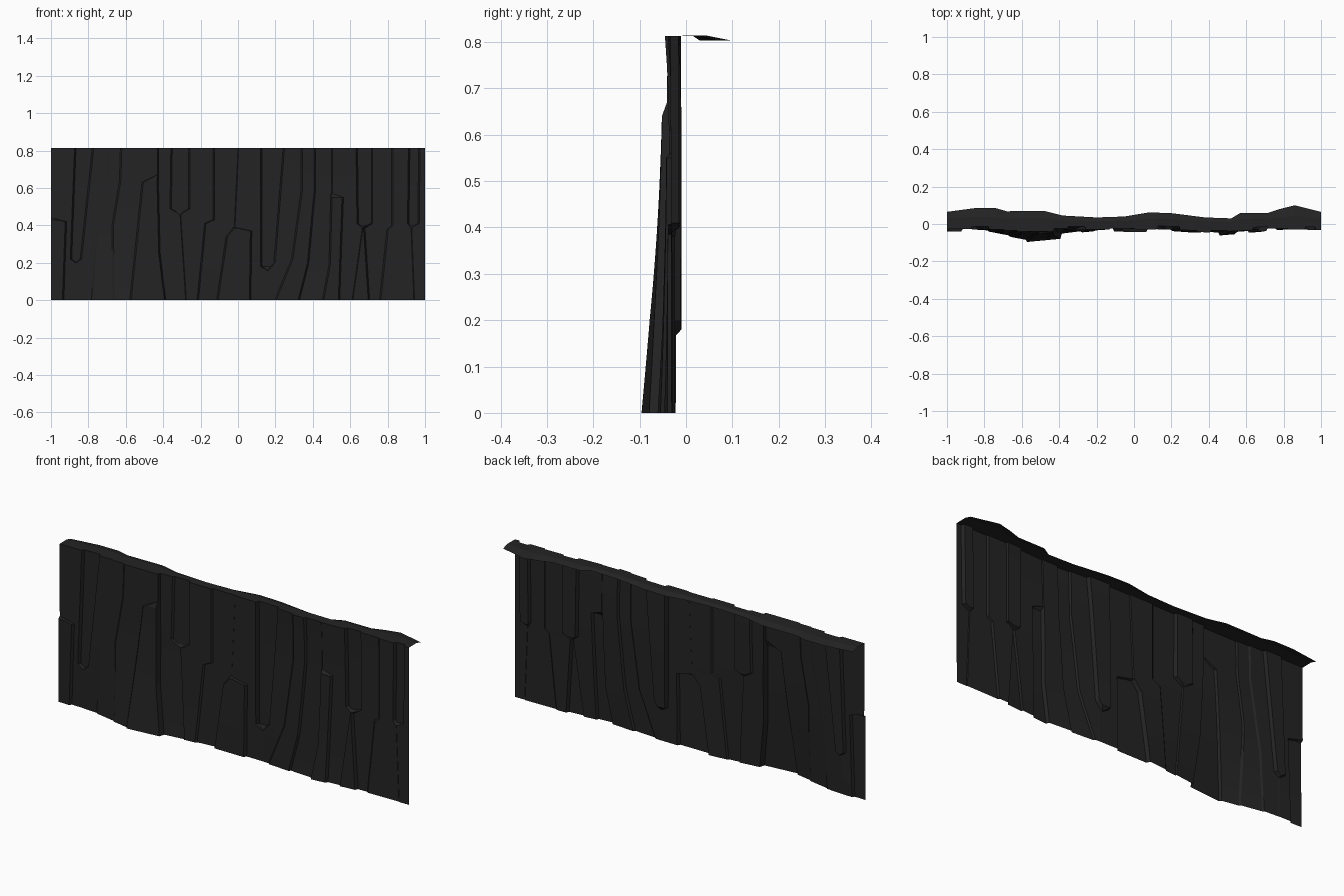
import bpy, bmesh, math

if "Cube" in bpy.data.objects:
    bpy.data.objects.remove(bpy.data.objects["Cube"])

H = 0.813          # wall height
GAP = 0.004        # half width of the slanted crack walls

# Cracks left to right: x_top, x1, z1, x2, z2, x_bottom.
# Neighbouring cracks that coincide close a column (hanging recess or low block).
CRACKS = [
    (-1, -1, .44, -.92, .42, -.935),
    (-.87, -.893, .22, -.865, .2, -.865), (-.775, -.84, .22, -.865, .2, -.865),
    (-.695, -.70, .64, -.76, .3, -.78),
    (-.625, -.63, .64, -.67, .4, -.665),
    (-.43, -.43, .67, -.51, .63, -.575), (-.43, -.43, .67, -.42, .25, -.39),
    (-.355, -.36, .49, -.31, .46, -.28), (-.26, -.26, .49, -.31, .46, -.28),
    (-.13, -.13, .43, -.175, .41, -.215),
    (0, -.02, .39, -.06, .34, -.11), (0, -.02, .39, .07, .37, .065),
    (.125, .125, .18, .16, .16, .16), (.245, .195, .2, .16, .16, .16),
    (.34, .34, .58, .29, .22, .2),
    (.41, .41, .58, .375, .2, .325),
    (.5, .5, .57, .49, .19, .455), (.5, .5, .57, .56, .55, .54),
    (.635, .64, .41, .665, .39, .61), (.715, .715, .41, .665, .39, .61),
    (.715, .715, .41, .675, .385, .70),
    (.825, .825, .4, .8, .38, .76),
    (.915, .91, .41, .925, .39, .94), (.97, .965, .41, .925, .39, .94),
]
# Depth offset of each column (negative sticks out to the front)
OFFSET = [-.012, 0, .014, -.001, -.006, -.012, -.022, .005, .014, -.002, .005,
          -.014, 0, .018, .001, -.006, .004, -.012, 0, .015, -.01, .005, -.002,
          .012, -.005]
FOOT = [(-1, -.024), (-.8, -.03), (-.55, -.078), (-.3, -.045), (-.1, -.026),
        (.15, -.028), (.45, -.05), (.7, -.03), (1, -.026)]
LIP = [(-1, .065), (-.85, .085), (-.74, .085), (-.68, .068), (-.48, .07),
       (-.38, .045), (-.2, .035), (-.05, .04), (.08, .062), (.2, .058),
       (.38, .035), (.52, .03), (.57, .06), (.72, .06), (.78, .08), (.86, .1),
       (1, .065)]


def lerp(pts, x):
    """Piecewise linear profile."""
    for (a, ya), (b, yb) in zip(pts, pts[1:]):
        if x <= b:
            return ya + (yb - ya) * max(0, x - a) / (b - a)
    return pts[-1][1]


def crack_x(c, z):
    xt, x1, z1, x2, z2, xb = c
    return lerp([(0, xb), (z2, x2), (z1, x1), (H, xt)], z)


def depth(x, z, off):
    t = (1 - z / H) ** 2
    top = -.028 - .012 * math.exp(-((x - .45) / .2) ** 2) * (z / H) ** 6
    return min(-.008, top * (1 - t) + lerp(FOOT, x) * t + off)


rock = bpy.data.materials.new("dark_rock")
rock.diffuse_color = (0.017, 0.017, 0.017, 1)
rock.use_nodes = True
rock.node_tree.nodes["Principled BSDF"].inputs["Base Color"].default_value = rock.diffuse_color


def make(name, bm):
    bmesh.ops.remove_doubles(bm, verts=bm.verts, dist=1e-5)
    me = bpy.data.meshes.new(name)
    bm.to_mesh(me)
    bm.free()
    me.materials.append(rock)
    ob = bpy.data.objects.new(name, me)
    bpy.context.collection.objects.link(ob)


def skin(bm, rows):
    """Quads between consecutive rows of points."""
    rows = [[bm.verts.new(p) for p in r] for r in rows]
    for a, b in zip(rows, rows[1:]):
        for i in range(len(a) - 1):
            bm.faces.new((a[i], a[i + 1], b[i + 1], b[i]))


# Cliff face: one stepped cross-section per height level
levels = {0, H} | {c[k] for c in CRACKS for k in (2, 4)} | {H * i / 12 for i in range(13)}
rows = []
for z in sorted(levels):
    xs = [-1] + [crack_x(c, z) for c in CRACKS] + [1]
    row, last = [], OFFSET[1]
    for i, off in enumerate(OFFSET):
        l, r = xs[i], max(xs[i], xs[i + 1])
        if r - l > .002:
            last = off
        g = min(GAP, (r - l) / 2)
        l2 = l if l <= -1 else l + g
        r2 = r if r >= 1 or r <= -1 else r - g
        row += [(l2, depth(l2, z, last), z), (r2, depth(r2, z, last), z)]
    rows.append(row)
bm = bmesh.new()
skin(bm, rows)
make("cliff_face", bm)

# Top ledge: from the stepped front edge back to a wavy, slightly drooping rim
front = list(rows[-1])
for x, _ in LIP[1:-1]:
    i = next(k for k in range(len(front)) if front[k][0] > x)
    a, b = front[i - 1], front[i]
    t = (x - a[0]) / (b[0] - a[0])
    front.insert(i, (x, a[1] + (b[1] - a[1]) * t, H))
mid = [(x, lerp(LIP, x) * .45, H + .001) for x, y, z in front]
rim = [(x, lerp(LIP, x), H - .01) for x, y, z in front]
bm = bmesh.new()
skin(bm, [front, mid, rim])
make("top_ledge", bm)
